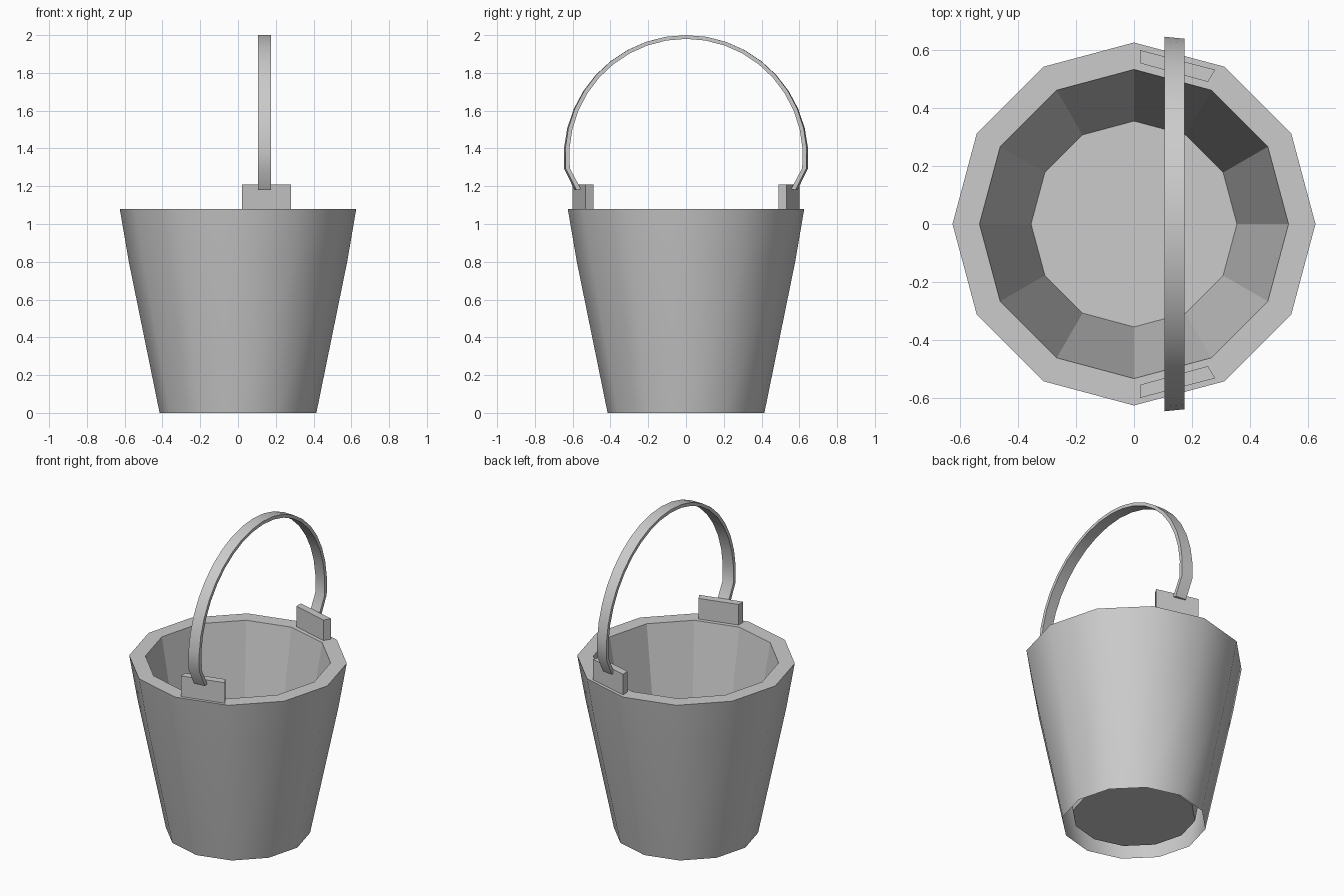
import bpy, bmesh, math

cube = bpy.data.objects.get("Cube")
if cube:
    bpy.data.objects.remove(cube)

grey = bpy.data.materials.new("plain_grey")
grey.use_nodes = True
colour = (0.6, 0.6, 0.6, 1)
grey.diffuse_color = colour
grey.node_tree.nodes["Principled BSDF"].inputs["Base Color"].default_value = colour

SIDES = 12
RIM_Z = 1.08


def finish(name, bm, smooth=False):
    mesh = bpy.data.meshes.new(name)
    bm.to_mesh(mesh)
    bm.free()
    mesh.materials.append(grey)
    obj = bpy.data.objects.new(name, mesh)
    bpy.context.collection.objects.link(obj)
    if smooth:
        bpy.ops.object.select_all(action='DESELECT')
        obj.select_set(True)
        bpy.context.view_layer.objects.active = obj
        bpy.ops.object.shade_smooth_by_angle(angle=math.radians(31))
    return obj


def bridge(bm, a, b, closed=True):
    n = len(a)
    return [bm.faces.new((a[i], a[(i + 1) % n], b[(i + 1) % n], b[i]))
            for i in range(n if closed else n - 1)]


def lathe(name, profile, cap=False, smooth=False):
    # Profile runs so that the faces point outward
    bm = bmesh.new()
    rings = []
    for r, z in profile:
        rings.append([bm.verts.new((r * math.cos(a), r * math.sin(a), z))
                      for a in (math.tau * i / SIDES for i in range(SIDES))])
    for a, b in zip(rings, rings[1:]):
        bridge(bm, a, b)
    if cap:
        bm.faces.new(rings[-1])
    return finish(name, bm, smooth)


# Bucket: tapered outer wall open below, flat rim, inner wall and raised floor
lathe("outer_wall", [(0.415, 0), (0.578, 0.8), (0.626, RIM_Z)], smooth=True)
lathe("rim", [(0.626, RIM_Z), (0.533, RIM_Z)])
lathe("inner_wall_and_floor", [(0.533, RIM_Z), (0.355, 0.05)], cap=True)


# Lugs standing on the rim, mirrored front to back
def lug(name, side):
    bm = bmesh.new()
    outline = [(0.02, 0.6), (0.02, 0.555), (0.255, 0.49), (0.28, 0.532)]
    low, high = [[bm.verts.new((x, side * y, z)) for x, y in outline]
                 for z in (RIM_Z, 1.21)]
    bridge(bm, low, high)
    bm.faces.new(low)
    bm.faces.new(high)
    bmesh.ops.recalc_face_normals(bm, faces=bm.faces)
    finish(name, bm)


lug("front_lug", -1)
lug("back_lug", 1)


# Handle: flat band bent in an arc, its ends turned in to the lugs
def handle():
    bm = bmesh.new()
    steps = 20
    path = [(0.59, 0.566, 1.18, 1.185)]
    for i in range(steps + 1):
        a = math.radians(-5 + 190 * i / steps)
        c, s = math.cos(a), math.sin(a)
        path.append((0.648 * c, 0.626 * c, 1.35 + 0.65 * s, 1.35 + 0.63 * s))
    path.append((-0.59, -0.566, 1.18, 1.185))
    sections = []
    for yo, yi, zo, zi in path:
        # The band twists slightly toward the lugs at its lower ends
        skew = 0.012 * max(0, 2 - zo) * (1 if yo > 0 else -1)
        sections.append([bm.verts.new(p) for p in (
            (0.105, yo, zo), (0.175, yo - skew, zo),
            (0.175, yi - skew, zi), (0.105, yi, zi))])
    for a, b in zip(sections, sections[1:]):
        bridge(bm, a, b)
    bm.faces.new(sections[0])
    bm.faces.new(sections[-1])
    bmesh.ops.recalc_face_normals(bm, faces=bm.faces)
    finish("handle", bm, smooth=True)


handle()
